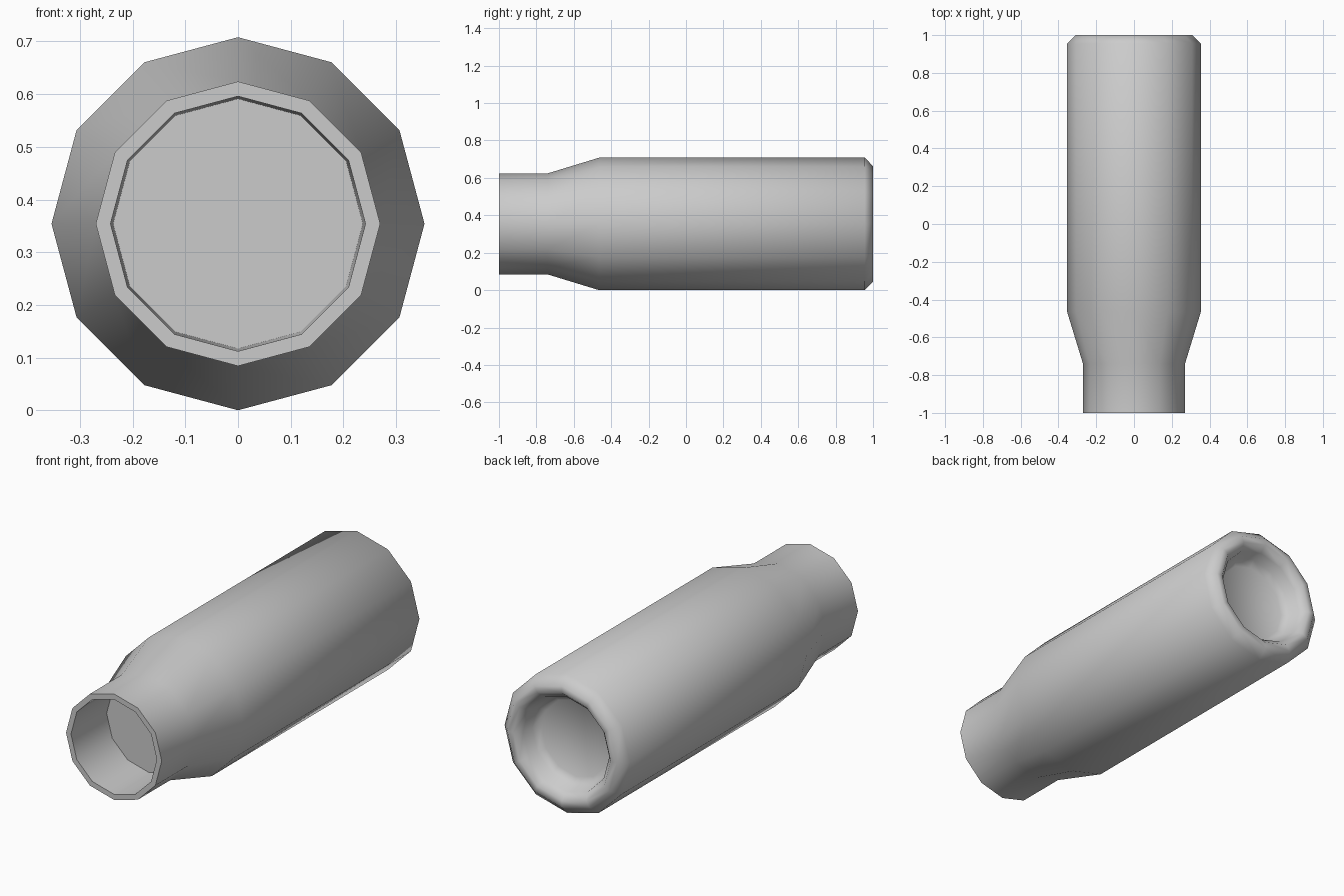
import bpy, bmesh, math

if "Cube" in bpy.data.objects:
    bpy.data.objects.remove(bpy.data.objects["Cube"])

SIDES = 12
R = 0.354

# (radius, y) profile from the front cavity floor, around the outside, to the rear dish floor
profile = [
    (0.237, -0.72), (0.242, -1.0), (0.27, -1.0),      # mouth
    (0.27, -0.74), (R, -0.465),                       # neck and shoulder
    (R, 0.956), (0.309, 1.0), (0.275, 1.0),           # body and chamfered rear rim
    (0.243, 0.965), (0.23, 0.91), (0.195, 0.885),     # rear dish
]

bm = bmesh.new()


def ring(r, y):
    return [bm.verts.new((r * math.cos(2 * math.pi * i / SIDES), y,
                          R + r * math.sin(2 * math.pi * i / SIDES)))
            for i in range(SIDES)]


rings = [ring(r, y) for r, y in profile]
for a, b in zip(rings, rings[1:]):
    for i in range(SIDES):
        j = (i + 1) % SIDES
        bm.faces.new((a[i], a[j], b[j], b[i]))

# cavity floor and dish floor
bm.faces.new(rings[0])
bm.faces.new(rings[-1])
bmesh.ops.recalc_face_normals(bm, faces=bm.faces)

mesh = bpy.data.meshes.new("casing")
bm.to_mesh(mesh)
bm.free()
casing = bpy.data.objects.new("casing", mesh)
bpy.context.collection.objects.link(casing)

# smooth body, crisp mouth edges
bpy.context.view_layer.objects.active = casing
casing.select_set(True)
bpy.ops.object.shade_smooth_by_angle(angle=math.radians(62))
